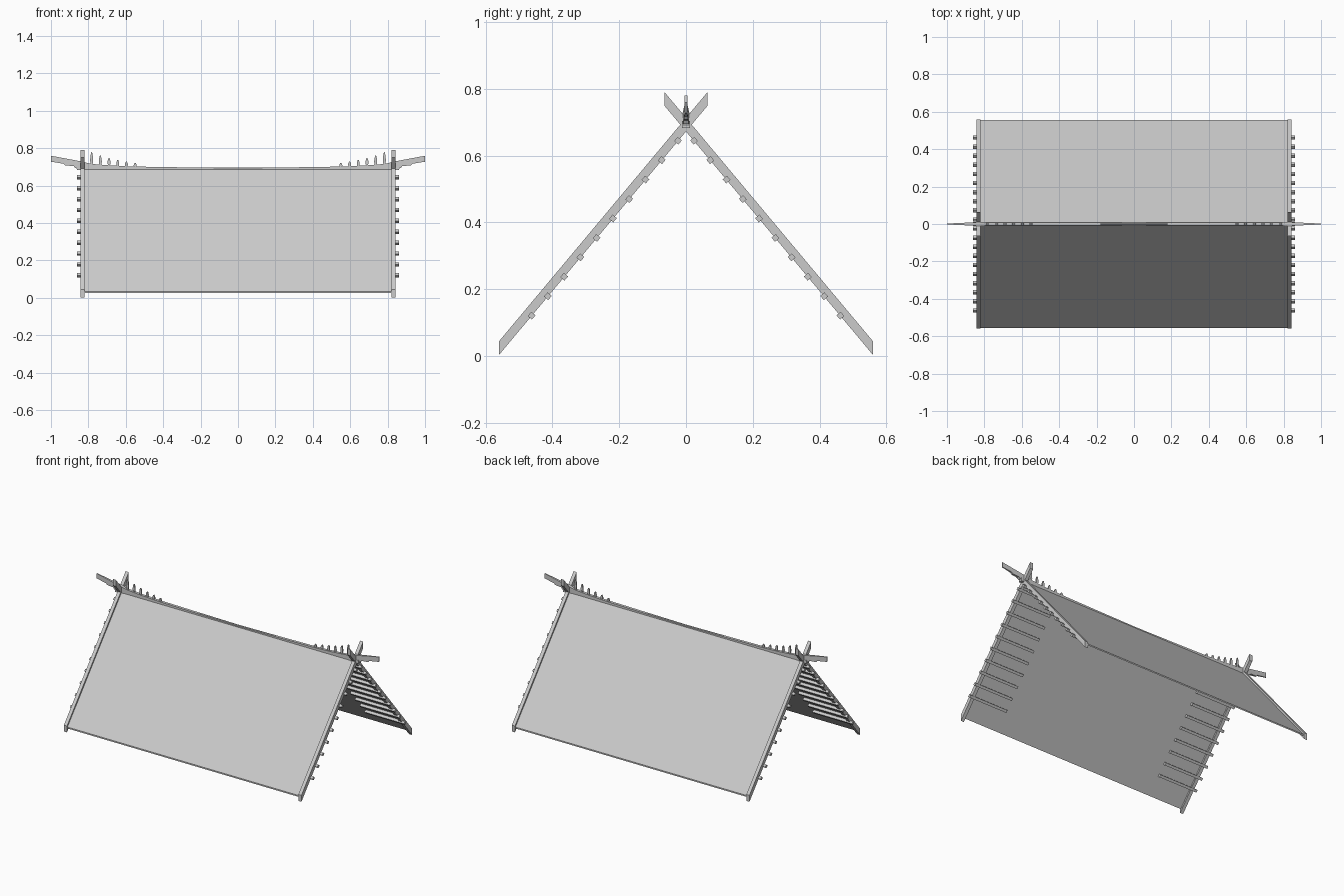
import bpy, bmesh, math
from mathutils import Matrix

cube = bpy.data.objects.get("Cube")
if cube:
    bpy.data.objects.remove(cube, do_unlink=True)

grey = bpy.data.materials.new("plain grey")
grey.use_nodes = True
grey.diffuse_color = (0.6, 0.6, 0.6, 1)
grey.node_tree.nodes["Principled BSDF"].inputs["Base Color"].default_value = (0.6, 0.6, 0.6, 1)

SLOPE = 1.195                      # rise of the roof per unit of depth
PITCH = math.atan(SLOPE)
EAVE = 0.56


def finish(name, bm):
    bmesh.ops.recalc_face_normals(bm, faces=bm.faces)
    mesh = bpy.data.meshes.new(name)
    bm.to_mesh(mesh)
    bm.free()
    mesh.materials.append(grey)
    obj = bpy.data.objects.new(name, mesh)
    bpy.context.collection.objects.link(obj)
    return obj


def extrude(name, points, axis, low, high):
    """Prism: a flat outline swept along x (outline in y, z) or y (outline in x, z)."""
    place = (lambda p, d: (d, p[0], p[1])) if axis == "x" else (lambda p, d: (p[0], d, p[1]))
    bm = bmesh.new()
    face = bm.faces.new([bm.verts.new(place(p, low)) for p in points])
    swept = bmesh.ops.extrude_face_region(bm, geom=[face])["geom"]
    moved = [v for v in swept if isinstance(v, bmesh.types.BMVert)]
    bmesh.ops.translate(bm, verts=moved, vec=place((0, 0), high - low))
    return finish(name, bm)


def box(name, center, size, tilt=0):
    bm = bmesh.new()
    bmesh.ops.create_cube(bm, size=1)
    bmesh.ops.scale(bm, vec=size, verts=bm.verts)
    bmesh.ops.transform(bm, matrix=Matrix.Translation(center) @ Matrix.Rotation(tilt, 4, "X"),
                        verts=bm.verts)
    return finish(name, bm)


def slanted(y0, y1, side, low, high):
    """Sloping strip with upright ends; low and high are its heights at the ridge."""
    return [(side * y, h - SLOPE * y) for y, h in
            ((y0, low), (y1, low), (y1, high), (y0, high))]


for side, where in ((-1, "front"), (1, "back")):
    # thin roof panel
    extrude(where + "_roof_panel", slanted(0, EAVE - 0.005, side, 0.689, 0.698), "x", -0.825, 0.825)

    for end, hand in ((-1, "right"), (1, "left")):
        tag = where + "_" + hand
        # gable board, running past the ridge to make a forked top
        x = sorted((end * 0.82, end * 0.842))
        extrude(tag + "_gable_board", slanted(-0.065, EAVE, side, 0.672, 0.713), "x", *x)
        # short square poles under the roof, poking out of the gable
        for i in range(10):
            y = 0.024 + i * 0.0487
            box(f"{tag}_pole_{i + 1}", (end * 0.72, side * y, 0.673 - SLOPE * y),
                (0.28, 0.0165, 0.0165), -side * PITCH)

# sagging ridge beam
top = [(0.84, 0.728), (0.78, 0.716), (0.68, 0.708), (0.55, 0.702), (0.3, 0.698), (0, 0.694)]
outline = [(-x, z) for x, z in top] + [(x, z) for x, z in reversed(top[:-1])]
outline += [(0.84, 0.684), (0, 0.676), (-0.84, 0.684)]
extrude("ridge_beam", outline, "y", -0.009, 0.009)

horn = [(0.8, 0.684), (0.86, 0.684), (0.865, 0.695), (0.872, 0.695), (0.878, 0.705),
        (0.925, 0.708), (0.932, 0.717), (1, 0.728), (1, 0.76), (0.83, 0.728), (0.8, 0.72)]
for end, hand in ((-1, "right"), (1, "left")):
    # stepped ridge horn, thinning to its tip
    obj = extrude(hand + "_ridge_horn", [(end * x, z) for x, z in horn], "y", -0.01, 0.01)
    for v in obj.data.vertices:
        v.co.y *= 1 - max(0, abs(v.co.x) - 0.83) / 0.17 * 0.75
    # tie block where the gable boards cross
    box(hand + "_tie_block", (end * 0.842, 0, 0.693), (0.04, 0.024, 0.021))
    # row of leaf-shaped pegs that grow towards the gable
    for i, tip in enumerate((0.722, 0.729, 0.738, 0.749, 0.762, 0.78)):
        x, base = end * (0.55 + i * 0.0465), 0.698 + i * 0.0025
        rise = tip - base
        leaf = [(-0.005, 0), (0.005, 0), (0.008, 0.35), (0.007, 0.65), (0.003, 0.95),
                (0, 1), (-0.003, 0.95), (-0.007, 0.65), (-0.008, 0.35)]
        extrude(f"{hand}_ridge_peg_{i + 1}", [(x + u, base + w * rise) for u, w in leaf],
                "y", -0.004, 0.004)
